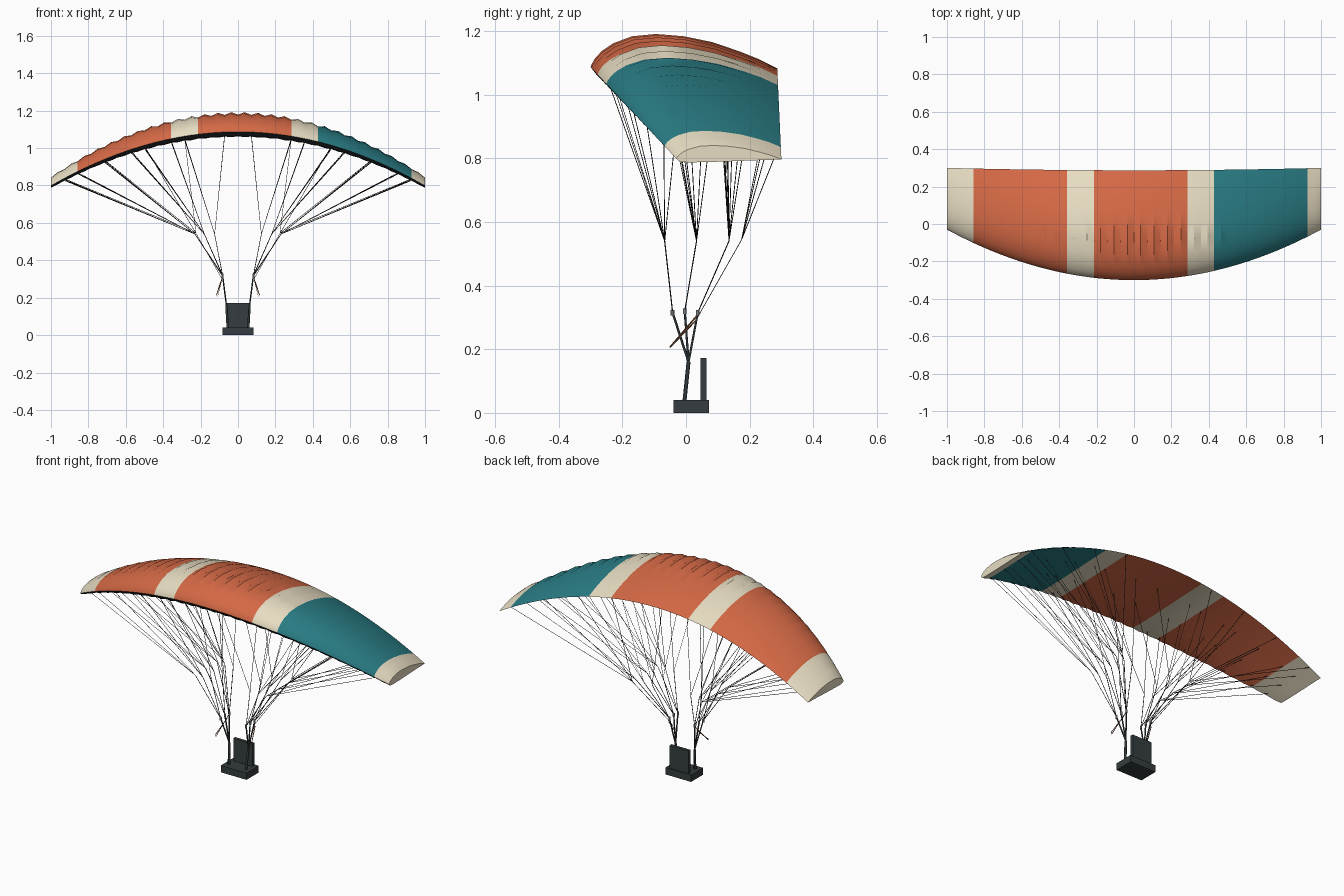
import bpy, math

if "Cube" in bpy.data.objects:
    bpy.data.objects.remove(bpy.data.objects["Cube"])

def mat(name, r, g, b):
    m = bpy.data.materials.new(name)
    m.diffuse_color = (r, g, b, 1)
    m.use_nodes = True
    m.node_tree.nodes["Principled BSDF"].inputs["Base Color"].default_value = m.diffuse_color
    return m

ORANGE = mat("orange_cloth", .66, .14, .06)
TEAL = mat("teal_cloth", .022, .2, .23)
CREAM = mat("cream_cloth", .8, .72, .54)
DARK = mat("dark_opening", .012, .014, .016)
SEAT = mat("seat_dark", .035, .046, .05)
LINE = mat("line_dark", .035, .03, .025)
BROWN = mat("brake_brown", .25, .1, .05)
METAL = mat("metal", .4, .43, .43)

# ---------- canopy ----------
CELLS = 28
UPPER = [(1, 0), (.9, .028), (.8, .049), (.65, .075), (.5, .09), (.35, .096), (.22, .09),
         (.12, .071), (.06, .05), (.025, .031), (.006, .014), (0, .004)]
LOWER = [(.035, -.017), (.12, -.02), (.3, -.018), (.5, -.013), (.75, -.006)]
PROFILE = UPPER + LOWER

def section(x):
    """front y, chord, base height and thickness factor at span x"""
    front = -.30 + .27 * x * x
    chord = .287 + .013 * x * x - front
    return front, chord, 1.083 - .286 * x * x, (chord / .587) ** 1.35

def under(x, u):
    """point on the lower skin"""
    y0, c, z0, f = section(x)
    return (x, y0 + u * c, z0 - f * .02 * (1 - u))

verts, faces, mats = [], [], []
n = len(PROFILE)
for i in range(2 * CELLS + 1):
    x = -1 + i / CELLS
    y0, c, z0, f = section(x)
    puff = f * (i % 2)                     # cells swell between the ribs
    for k, (u, h) in enumerate(PROFILE):
        if k < len(UPPER):
            swell = .013 * math.sin(math.pi * (1 - u) ** 1.6) ** .7 if 0 < u < 1 else 0
        else:
            swell = -.005 * (1 - u)
        verts.append((x, y0 + u * c, z0 + h * f + swell * puff))

bands = [CREAM] * 2 + [ORANGE] * 7 + [CREAM] * 2 + [ORANGE] * 7 + [CREAM] * 2 + [TEAL] * 7 + [CREAM]
slots = [CREAM, ORANGE, TEAL, DARK]
for i in range(2 * CELLS):
    for k in range(n):
        k2 = (k + 1) % n
        faces.append((i * n + k, i * n + k2, (i + 1) * n + k2, (i + 1) * n + k))
        mats.append(3 if k == len(UPPER) - 1 else slots.index(bands[i // 2]))
faces += [tuple(range(n))[::-1], tuple(2 * CELLS * n + k for k in range(n))]
mats += [0, 0]
me = bpy.data.meshes.new("canopy")
me.from_pydata(verts, [], faces)
for m in slots:
    me.materials.append(m)
me.polygons.foreach_set("material_index", mats)
canopy = bpy.data.objects.new("canopy", me)
bpy.context.collection.objects.link(canopy)
bpy.context.view_layer.objects.active = canopy
canopy.select_set(True)
bpy.ops.object.mode_set(mode='EDIT')
bpy.ops.mesh.select_all(action='SELECT')
bpy.ops.mesh.normals_make_consistent(inside=False)
bpy.ops.object.mode_set(mode='OBJECT')
bpy.ops.object.shade_smooth_by_angle(angle=math.radians(30))

# ---------- helpers ----------
def cords(name, paths, radius, material):
    """thin cords along point paths, mirrored to both sides"""
    cu = bpy.data.curves.new(name, 'CURVE')
    cu.dimensions = '3D'
    cu.bevel_depth = radius
    cu.bevel_resolution = 0
    cu.use_fill_caps = True
    for path in paths:
        for s in (1, -1):
            sp = cu.splines.new('POLY')
            sp.points.add(len(path) - 1)
            for p, (x, y, z) in zip(sp.points, path):
                p.co = (s * x, y, z, 1)
    cu.materials.append(material)
    ob = bpy.data.objects.new(name, cu)
    bpy.context.collection.objects.link(ob)

def box(name, lo, hi, material):
    bpy.ops.mesh.primitive_cube_add(size=1, location=[(a + b) / 2 for a, b in zip(lo, hi)])
    ob = bpy.context.object
    ob.name = name
    ob.scale = [b - a for a, b in zip(lo, hi)]
    ob.data.materials.append(material)

# ---------- seat ----------
box("seat", (-.083, -.04, 0), (.083, .072, .04), SEAT)
box("seat_back", (-.062, .045, .04), (.062, .064, .172), SEAT)

# ---------- risers and connectors ----------
split = (.062, .008, .16)
tops = [(.082, -.042, .315), (.082, -.004, .32), (.082, .037, .315)]
cords("riser_base", [[(.055, -.005, .035), split]], .007, SEAT)
cords("riser_straps", [[split, t] for t in tops], .004, SEAT)
for t in tops:
    for s in (1, -1):
        bpy.ops.mesh.primitive_cylinder_add(vertices=10, radius=.006, depth=.018,
                                            location=(s * t[0], t[1], t[2]))
        bpy.context.object.name = "connector"
        bpy.context.object.data.materials.append(METAL)

# ---------- suspension lines ----------
groups = [(.125, (1, 4)), (.18, (5, 7, 8)), (.23, (10, 12, 13))]
rows = [(tops[0], -.067, .08), (tops[1], .033, .38), (tops[2], .135, .68)]
main, upper = [], []
for top, y, u in rows:
    for x, ribs in groups:
        knot = (x, y, .54)
        main.append([top, knot])
        upper += [[knot, under(r / 14, u)] for r in ribs]
cords("main_lines", main, .0018, LINE)
cords("upper_lines", upper, .0013, LINE)

# ---------- brake lines and handles ----------
knot = (.225, .175, .545)
cords("brake_lines", [[(.085, .036, .3), knot]] +
      [[knot, under(r / 14, .98)] for r in (4, 7, 10, 13)], .0014, LINE)
cords("brake_handles", [[(.085, .036, .308), (.108, -.05, .207), (.115, -.042, .215),
                         (.09, .03, .29)]], .0025, BROWN)
